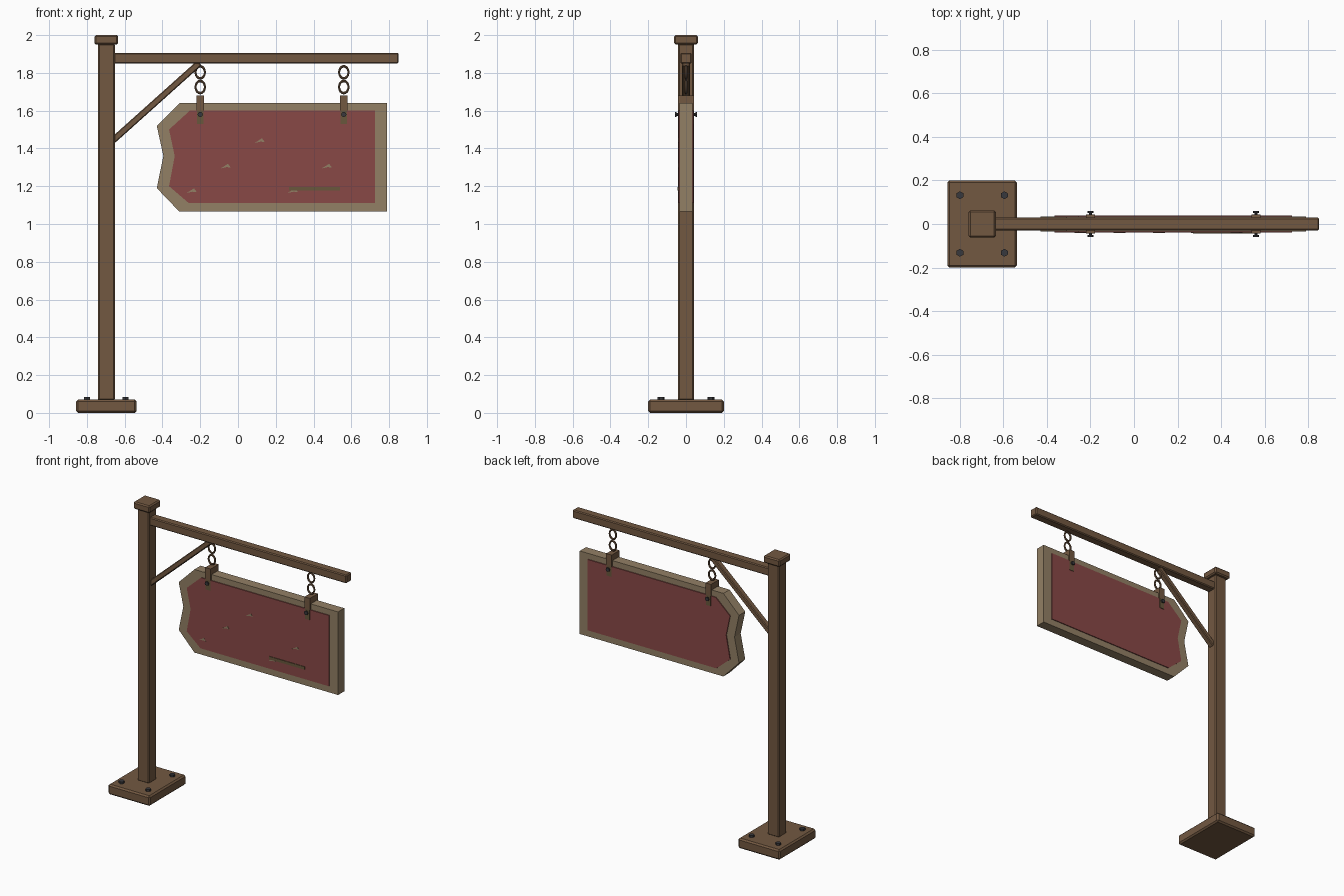
import bpy
import bmesh
from math import atan2, hypot, pi
from mathutils import Matrix, Vector

cube = bpy.data.objects.get("Cube")
if cube:
    bpy.data.objects.remove(cube)


def material(name, r, g, b):
    m = bpy.data.materials.new(name)
    m.use_nodes = True
    m.diffuse_color = (r, g, b, 1)
    m.node_tree.nodes["Principled BSDF"].inputs["Base Color"].default_value = (r, g, b, 1)
    return m


WOOD = material("brown wood", 0.17, 0.098, 0.053)
TRIM = material("pale wood", 0.29, 0.215, 0.13)
PAINT = material("faded red paint", 0.25, 0.066, 0.061)
IRON = material("dark iron", 0.04, 0.04, 0.045)
AGED = material("olive brown", 0.14, 0.095, 0.045)


def finish(bm, name, mat):
    bmesh.ops.recalc_face_normals(bm, faces=bm.faces)
    mesh = bpy.data.meshes.new(name)
    bm.to_mesh(mesh)
    bm.free()
    mesh.materials.append(mat)
    ob = bpy.data.objects.new(name, mesh)
    bpy.context.collection.objects.link(ob)
    return ob


def box(name, center, size, mat, bevel=0.0, tilt=0.0):
    """Box turned by tilt about the y axis, with optional chamfered edges."""
    bm = bmesh.new()
    bmesh.ops.create_cube(bm, size=1, matrix=Matrix.Diagonal((*size, 1)))
    if bevel:
        bmesh.ops.bevel(bm, geom=bm.edges[:], offset=bevel, segments=1, affect="EDGES")
    bm.transform(Matrix.Translation(center) @ Matrix.Rotation(tilt, 4, "Y"))
    return finish(bm, name, mat)


def plate(name, outline, y0, y1, mat):
    """Outline in x and z, extruded from y0 to y1."""
    bm = bmesh.new()
    face = bm.faces.new([bm.verts.new((x, y0, z)) for x, z in outline])
    out = bmesh.ops.extrude_face_region(bm, geom=[face])
    moved = [v for v in out["geom"] if isinstance(v, bmesh.types.BMVert)]
    bmesh.ops.translate(bm, vec=(0, y1 - y0, 0), verts=moved)
    return finish(bm, name, mat)


def bolt(name, center, radius, depth, axis="Z", sides=6):
    bm = bmesh.new()
    bmesh.ops.create_cone(bm, cap_ends=True, segments=sides, radius1=radius,
                          radius2=radius, depth=depth)
    turn = Matrix.Rotation(pi / 2, 4, "X") if axis == "Y" else Matrix()
    bm.transform(Matrix.Translation(center) @ turn)
    return finish(bm, name, IRON)


# Post, foot and cap
PX = -0.697
box("base_plate", (PX, 0, 0.035), (0.32, 0.4, 0.07), WOOD, 0.01)
box("post", (PX, 0, 1.01), (0.09, 0.086, 1.89), WOOD, 0.008)
box("post_cap", (PX, 0, 1.975), (0.125, 0.126, 0.05), WOOD, 0.008)
for i, sx in enumerate((-1, 1)):
    for j, sy in enumerate((-1, 1)):
        bolt(f"base_bolt_{i}{j}", (PX + sx * 0.102, sy * 0.132, 0.074), 0.018, 0.02)

# Crossbeam and diagonal brace
box("crossbeam", (0.095, 0, 1.878), (1.51, 0.06, 0.057), WOOD, 0.006)
a, b = Vector((-0.665, 0, 1.44)), Vector((-0.205, 0, 1.852))
d = b - a
box("brace", (a + b) / 2, (hypot(d.x, d.z), 0.04, 0.034), WOOD, 0.005, -atan2(d.z, d.x))

# Sign board with a raised painted panel on both sides
board = [(-0.31, 1.64), (0.79, 1.64), (0.79, 1.065), (-0.31, 1.065),
         (-0.43, 1.19), (-0.395, 1.36), (-0.43, 1.52)]
panel = [(-0.255, 1.6), (0.725, 1.6), (0.725, 1.11), (-0.26, 1.11),
         (-0.365, 1.2), (-0.335, 1.36), (-0.365, 1.5)]
plate("sign_board", board, -0.034, 0.034, TRIM)
plate("front_panel", panel, -0.04, -0.033, PAINT)
plate("back_panel", panel, 0.033, 0.04, PAINT)

# Chipped paint and a scratch on the front
chip = [(-0.028, -0.011), (0.0, 0.006), (0.012, 0.014), (0.027, -0.006), (0.005, -0.004)]
spots = [(0.115, 1.44), (-0.065, 1.305), (-0.245, 1.175), (0.29, 1.175), (0.47, 1.305)]
for i, (x, z) in enumerate(spots):
    plate(f"paint_chip_{i}", [(x + u, z + v) for u, v in chip], -0.0415, -0.039, TRIM)
box("scratch_strip", (0.405, -0.041, 1.187), (0.27, 0.006, 0.02), AGED)

# Hangers: two chain links, a strap over the board and a through bolt
for side, x in (("right", -0.2), ("left", 0.56)):
    for i, z in enumerate((1.803, 1.725)):
        bpy.ops.mesh.primitive_torus_add(location=(x, 0, z), rotation=(pi / 2, 0, 0),
                                         major_radius=0.032, minor_radius=0.007,
                                         major_segments=16, minor_segments=8)
        link = bpy.context.object
        link.name = f"{side}_chain_link_{i}"
        link.scale.x = 0.78
        link.data.materials.append(WOOD)
        bpy.ops.object.shade_smooth_by_angle()
    box(f"{side}_strap_top", (x, 0, 1.66), (0.042, 0.086, 0.042), WOOD)
    for face, s in (("front", -1), ("back", 1)):
        box(f"{side}_strap_{face}", (x, s * 0.038, 1.62), (0.042, 0.01, 0.04), WOOD)
        box(f"{side}_strap_{face}_tail", (x, s * 0.038, 1.565), (0.036, 0.01, 0.07), AGED)
        bolt(f"{side}_bolt_{face}", (x, s * 0.055, 1.58), 0.014, 0.008, "Y", 8)
    bolt(f"{side}_bolt_shaft", (x, 0, 1.58), 0.007, 0.104, "Y", 8)
